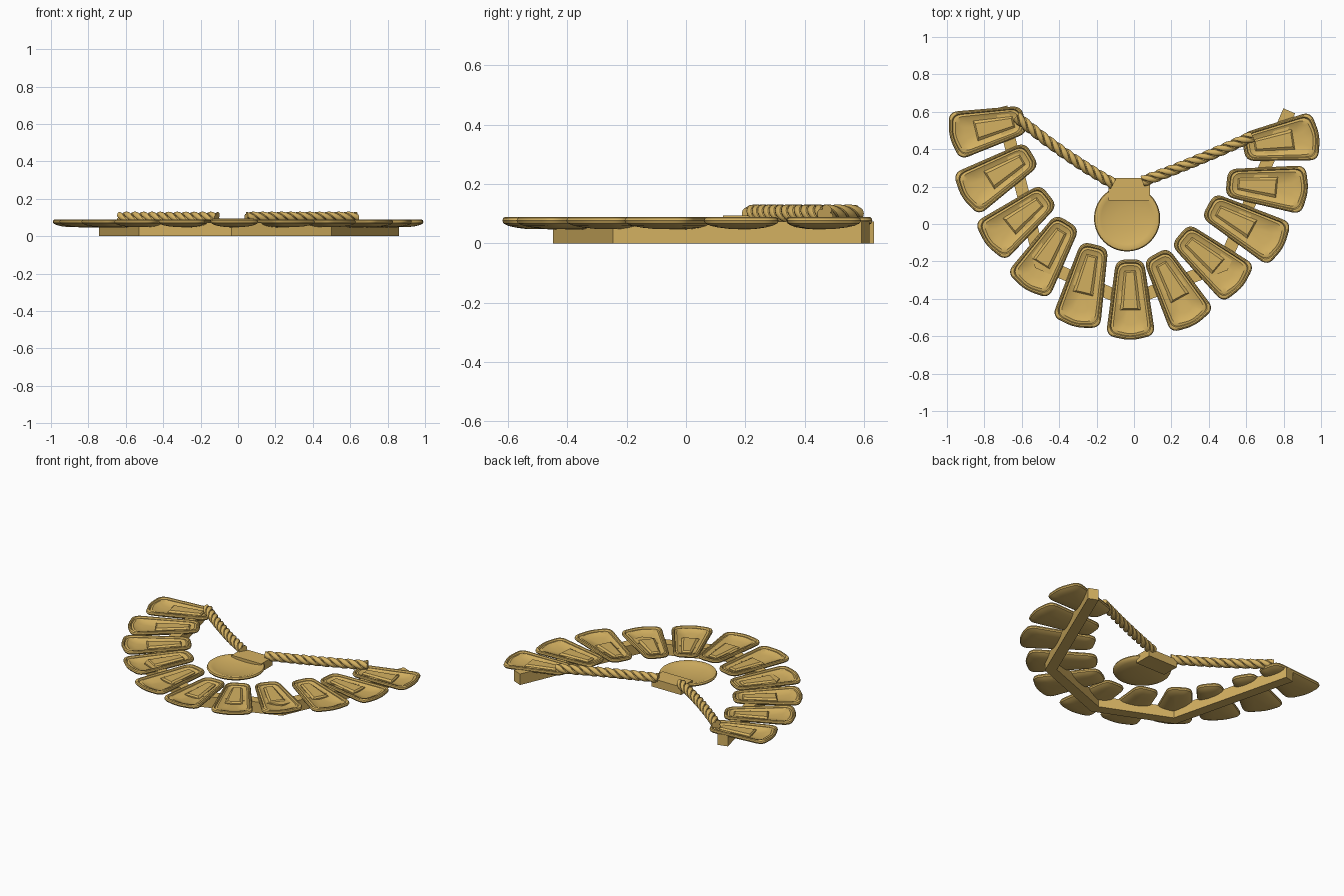
import bpy, bmesh, math
from mathutils import Vector

if "Cube" in bpy.data.objects:
    bpy.data.objects.remove(bpy.data.objects["Cube"])

gold = bpy.data.materials.new("warm gold")
gold.diffuse_color = (0.66, 0.44, 0.12, 1)
gold.use_nodes = True
gold.node_tree.nodes["Principled BSDF"].inputs["Base Color"].default_value = gold.diffuse_color


def finish(name, bm, smooth=True):
    bmesh.ops.recalc_face_normals(bm, faces=bm.faces)
    me = bpy.data.meshes.new(name)
    bm.to_mesh(me)
    bm.free()
    ob = bpy.data.objects.new(name, me)
    bpy.context.collection.objects.link(ob)
    me.materials.append(gold)
    if smooth:
        bpy.ops.object.select_all(action='DESELECT')
        ob.select_set(True)
        bpy.context.view_layer.objects.active = ob
        bpy.ops.object.shade_smooth_by_angle(angle=math.radians(35))
    return ob


def skin(bm, rings, tip_a=None, tip_b=None):
    """Bridge closed rings of points, closing each end with a fan."""
    loops = [[bm.verts.new(p) for p in r] for r in rings]
    n = len(loops[0])
    for a, b in zip(loops, loops[1:]):
        for i in range(n):
            bm.faces.new((a[i], a[(i + 1) % n], b[(i + 1) % n], b[i]))
    for loop, tip in ((loops[0], tip_a), (loops[-1], tip_b)):
        if tip is None:
            bm.faces.new(loop)
        else:
            c = bm.verts.new(tip)
            for i in range(n):
                bm.faces.new((loop[i], loop[(i + 1) % n], c))


def rounded(corners, r, steps=6):
    """Polygon with curved corners."""
    pts = []
    for i, c in enumerate(corners):
        p, c, q = Vector(corners[i - 1]), Vector(c), Vector(corners[(i + 1) % len(corners)])
        a, b = c + (p - c).normalized() * r, c + (q - c).normalized() * r
        for k in range(steps + 1):
            t = k / steps
            pts.append(a * (1 - t) ** 2 + c * 2 * t * (1 - t) + b * t * t)
    return pts


# shallow tray profile: (inset from the rim, height)
TRAY = [(0.075, 0.049), (0.045, 0.053), (0.02, 0.059), (0.004, 0.067), (0, 0.076),
        (0.003, 0.085), (0.009, 0.089), (0.016, 0.088), (0.021, 0.078),
        (0.027, 0.079), (0.033, 0.081), (0.05, 0.073), (0.08, 0.067)]


def plate(i, inner, outer):
    inner, outer = Vector(inner), Vector(outer)
    mid, half = (inner + outer) / 2, (outer - inner).length / 2
    u = (outer - inner).normalized()
    v = Vector((-u.y, u.x))

    def place(a, b, z):
        p = mid + u * a + v * b
        return (p.x, p.y, z)
    shape = rounded([(-half, -0.074), (half - 0.025, -0.132), (half + 0.004, 0),
                     (half - 0.025, 0.132), (-half, 0.074)], 0.05)
    rings = [[place(p.x * (half - d) / half, p.y * (0.12 - d) / 0.12, z) for p in shape]
             for d, z in TRAY]
    bm = bmesh.new()
    skin(bm, rings, place(0, 0, 0.046), place(0, 0, 0.062))
    finish("plate_%02d" % i, bm)
    # tapered raised wedge inside the tray
    bm = bmesh.new()
    s = -half + 0.06
    rings = [[place(s + a, b * k, z + 0.004 * (a < 0.1)) for a, b in
              ((g, -0.03), (0.21 - g, -0.055), (0.21 - g, 0.055), (g, 0.03))]
             for g, k, z in ((0, 1, 0.056), (0, 1, 0.072), (0.008, 0.7, 0.081))]
    skin(bm, rings)
    finish("plate_wedge_%02d" % i, bm, False)


# fan of eleven plates: inner end, outer end
ENDS = [((-0.585, 0.56), (-0.985, 0.465)), ((-0.545, 0.375), (-0.92, 0.145)),
        ((-0.455, 0.155), (-0.79, -0.11)), ((-0.355, 0.015), (-0.58, -0.35)),
        ((-0.21, -0.11), (-0.315, -0.55)), ((-0.022, -0.19), (-0.018, -0.62)),
        ((0.115, -0.16), (0.325, -0.54)), ((0.245, -0.055), (0.58, -0.335)),
        ((0.395, 0.1), (0.8, -0.12)), ((0.495, 0.22), (0.93, 0.18)),
        ((0.585, 0.41), (0.99, 0.475))]
for i, (a, b) in enumerate(ENDS):
    plate(i + 1, a, b)

# angular support band under the plates
path = [Vector(p) for p in ((-0.71, 0.625), (-0.5, -0.21), (-0.034, -0.412), (0.475, -0.22), (0.83, 0.605))]
rings = []
for i, p in enumerate(path):
    d0 = (p - path[max(i - 1, 0)]).normalized() if i else (path[1] - p).normalized()
    d1 = (path[i + 1] - p).normalized() if i < len(path) - 1 else d0
    n0, n1 = Vector((-d0.y, d0.x)), Vector((-d1.y, d1.x))
    m = (n0 + n1).normalized()
    m *= 0.034 / m.dot(n0)
    rings.append([(p.x + s * m.x, p.y + s * m.y, z) for s, z in ((1, 0), (-1, 0), (-1, 0.074), (1, 0.074))])
bm = bmesh.new()
skin(bm, rings)
finish("support_band", bm, False)

# round centre dish
bm = bmesh.new()
cx, cy = -0.037, 0.03
prof = [(0.06, 0.043), (0.11, 0.048), (0.15, 0.057), (0.172, 0.068), (0.177, 0.077), (0.172, 0.086),
        (0.16, 0.089), (0.14, 0.083), (0.11, 0.076), (0.06, 0.07)]
skin(bm, [[(cx + r * math.cos(k * math.tau / 40), cy + r * math.sin(k * math.tau / 40), z)
           for k in range(40)] for r, z in prof], (cx, cy, 0.041), (cx, cy, 0.068))
finish("centre_dish", bm)

# clasp block above the dish
bm = bmesh.new()
skin(bm, [[(x, y, z) for x, y in ((-0.135, 0.125), (0.085, 0.125), (0.085, 0.245), (-0.135, 0.245))]
          for z in (0.04, 0.094)])
finish("clasp_block", bm, False)


def rope(name, pts):
    """Three-strand twisted rope along a quadratic curve."""
    a, c, b = (Vector(p) for p in pts)
    steps, rings = 110, []
    turns = (b - a).length / 0.165
    for i in range(steps + 1):
        t = i / steps
        p = a * (1 - t) ** 2 + c * 2 * t * (1 - t) + b * t * t
        d = ((c - a) * (1 - t) + (b - c) * t).normalized()
        n = Vector((-d.y, d.x, 0)).normalized()
        w = d.cross(n)
        ring = []
        for k in range(30):
            ph = k * math.tau / 30
            r = 0.018 + 0.013 * math.sqrt(abs(math.cos(1.5 * ph)))
            th = ph + t * turns * math.tau
            ring.append(p + n * r * math.cos(th) + w * r * math.sin(th))
        rings.append(ring)
    bm = bmesh.new()
    skin(bm, rings, rings and a, b)
    finish(name, bm)


rope("left_rope", ((-0.11, 0.215, 0.1), (-0.37, 0.36, 0.1), (-0.63, 0.575, 0.1)))
rope("right_rope", ((0.045, 0.228, 0.1), (0.33, 0.33, 0.1), (0.635, 0.47, 0.1)))
